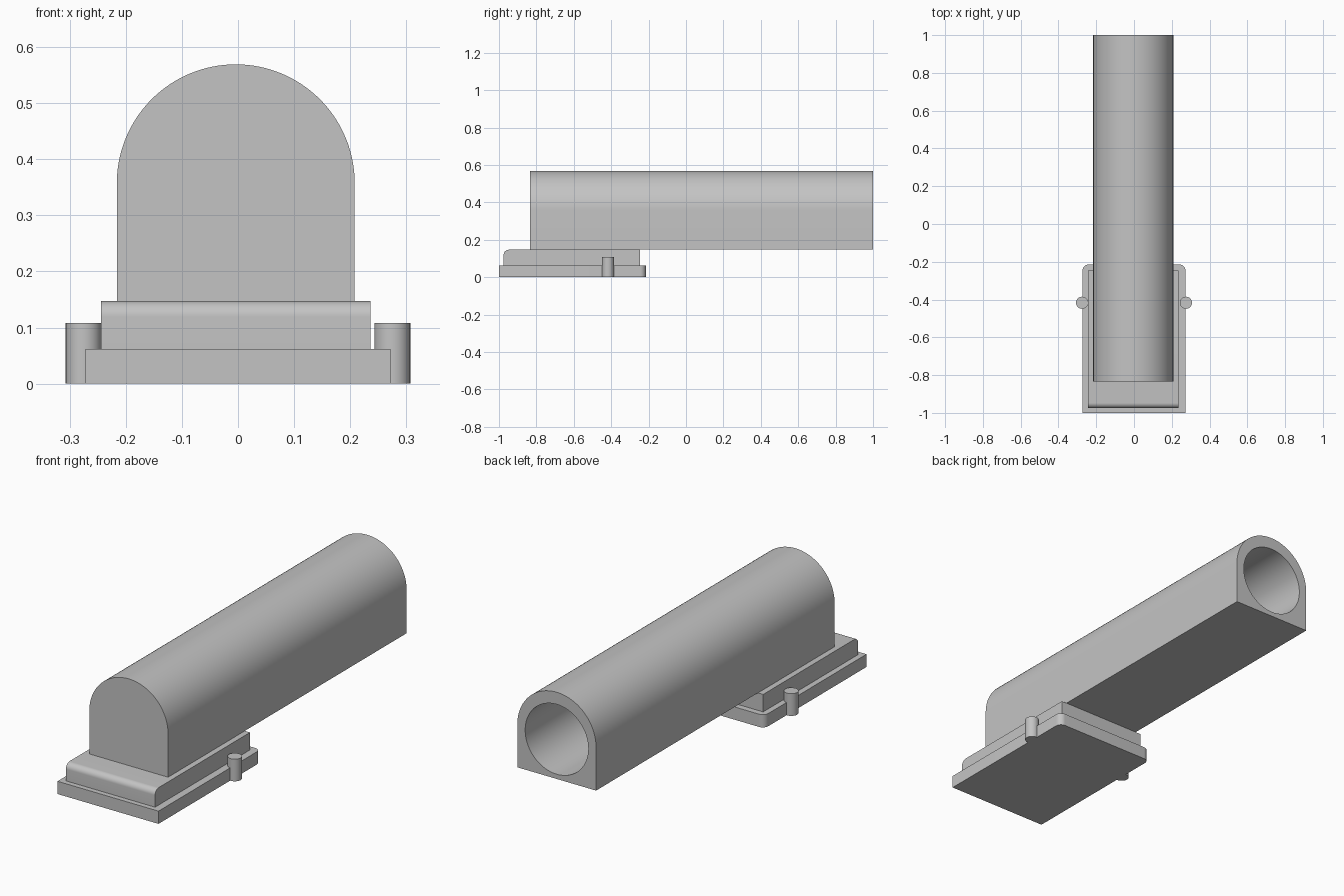
import bpy
import bmesh
from math import cos, sin, pi, radians
from mathutils import Vector

cube = bpy.data.objects.get("Cube")
if cube:
    bpy.data.objects.remove(cube, do_unlink=True)

# Single plain grey material
grey = bpy.data.materials.new("plain grey")
grey.use_nodes = True
colour = (0.55, 0.55, 0.55, 1)
grey.diffuse_color = colour
grey.node_tree.nodes["Principled BSDF"].inputs["Base Color"].default_value = colour


def arc(cx, cy, r, start, end, steps):
    """Points along an arc, angles in degrees."""
    angles = [radians(start + (end - start) * i / steps) for i in range(steps + 1)]
    return [(cx + r * cos(a), cy + r * sin(a)) for a in angles]


def prism(name, profile, axis, low, high):
    """Extrude a closed 2D profile along the x, y or z axis."""
    def place(p, h):
        u, v = p
        return {"x": (h, u, v), "y": (u, h, v), "z": (u, v, h)}[axis]

    bm = bmesh.new()
    face = bm.faces.new([bm.verts.new(place(p, low)) for p in profile])
    result = bmesh.ops.extrude_face_region(bm, geom=[face])
    moved = [g for g in result["geom"] if isinstance(g, bmesh.types.BMVert)]
    offset = Vector(place((0, 0), high - low))
    bmesh.ops.translate(bm, verts=moved, vec=offset)
    bmesh.ops.recalc_face_normals(bm, faces=bm.faces)
    mesh = bpy.data.meshes.new(name)
    bm.to_mesh(mesh)
    bm.free()
    mesh.materials.append(grey)
    obj = bpy.data.objects.new(name, mesh)
    bpy.context.collection.objects.link(obj)
    return obj


def activate(obj):
    bpy.ops.object.select_all(action="DESELECT")
    obj.select_set(True)
    bpy.context.view_layer.objects.active = obj


# Arched body
mid, radius, base = -0.004, 0.212, 0.147
arch = [(mid - radius, base), (mid + radius, base)] + arc(mid, 0.357, radius, 0, 180, 64)
body = prism("arched_body", arch, "y", -0.835, 1.0)

# Round bore, open at the back
bore = prism("bore_cutter", arc(mid, 0.34, 0.17, 0, 360, 96)[:-1], "y", -0.79, 1.1)
bore.hide_render = True
cut = body.modifiers.new("bore", "BOOLEAN")
cut.operation = "DIFFERENCE"
cut.solver = "EXACT"
cut.object = bore
activate(body)
bpy.ops.object.modifier_apply(modifier=cut.name)
bpy.data.objects.remove(bore, do_unlink=True)

# Upper pad with a rounded front top edge
pad_profile = [(-0.245, base), (-0.245, 0.062), (-0.975, 0.062)]
pad_profile += arc(-0.947, base - 0.028, 0.028, 180, 90, 10)
pad = prism("upper_pad", pad_profile, "x", -0.244, 0.236)

# Base plate with rounded back corners
r, side, back = 0.03, 0.272, -0.215
outline = [(-side, -1.0), (side, -1.0)]
outline += arc(side - r, back - r, r, 0, 90, 10)
outline += arc(r - side, back - r, r, 90, 180, 10)
plate = prism("base_plate", outline, "z", 0, 0.062)

# Side pegs
pegs = []
for name, sign in (("left_peg", 1), ("right_peg", -1)):
    circle = arc(sign * 0.275, -0.417, 0.032, 0, 360, 40)[:-1]
    pegs.append(prism(name, circle, "z", 0, 0.108))

for obj in [body, pad, plate] + pegs:
    activate(obj)
    bpy.ops.object.shade_smooth_by_angle(angle=radians(30))
